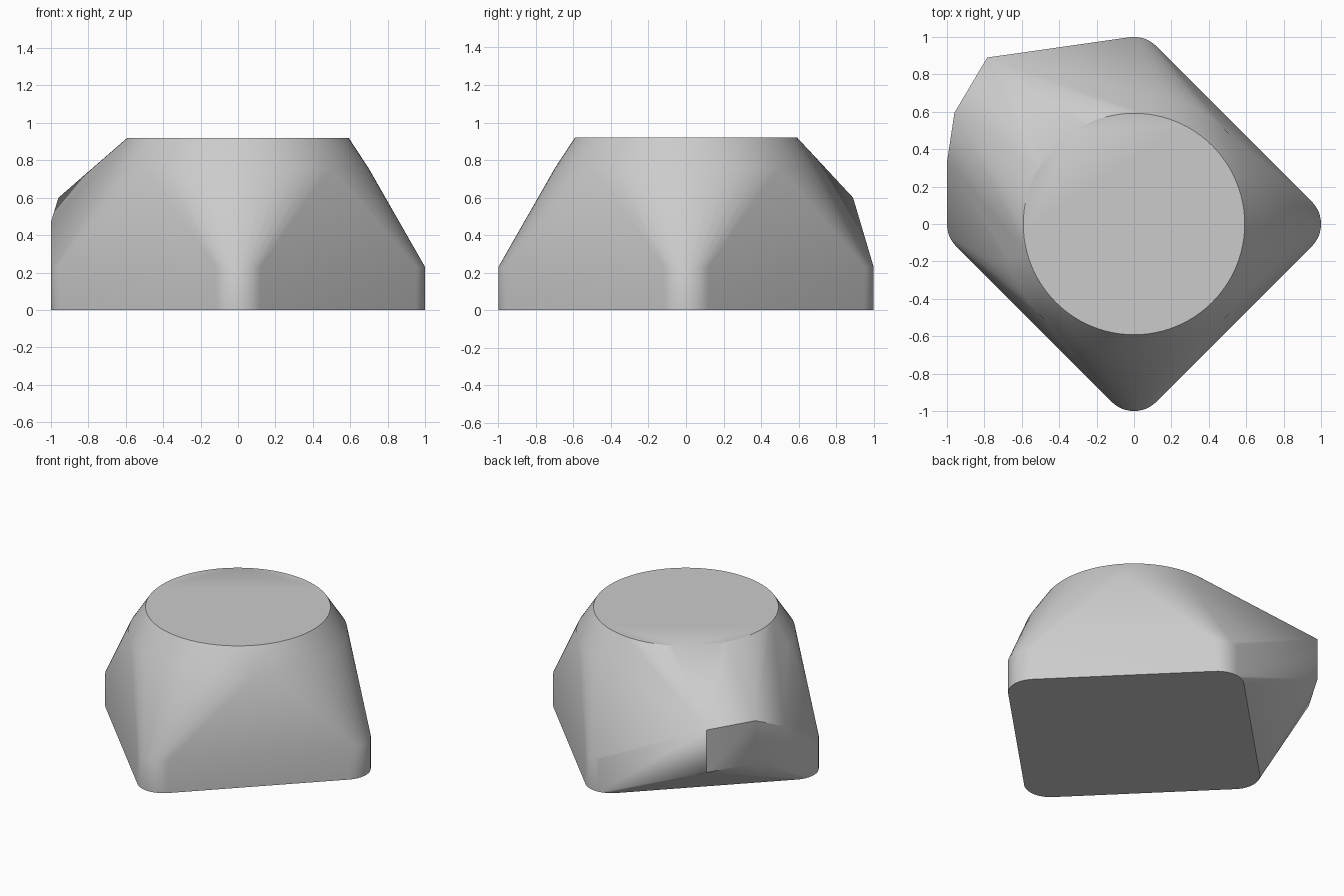
import bpy, bmesh
from math import sin, cos, pi, radians, sqrt

old = bpy.data.objects.get("Cube")
if old:
    bpy.data.objects.remove(old, do_unlink=True)

# Plain grey material
grey = bpy.data.materials.new("plain grey")
grey.use_nodes = True
colour = (0.6, 0.6, 0.6, 1)
grey.diffuse_color = colour
grey.node_tree.nodes["Principled BSDF"].inputs["Base Color"].default_value = colour

TOP, SHOULDER, BASE = 0.92, 0.755, 0.23


def ring(radius, z, count=96):
    """Points of a level circle."""
    return [(radius * cos(2 * pi * i / count), radius * sin(2 * pi * i / count), z)
            for i in range(count)]


def rounded_diamond(z, reach=1.0, radius=0.17, steps=12):
    """Points of a diamond with rounded corners on the x and y axes."""
    points = []
    for corner in range(4):
        axis = corner * pi / 2
        for i in range(steps + 1):
            a = axis + (i / steps - 0.5) * pi / 2
            points.append(((reach - radius) * cos(axis) + radius * cos(a),
                           (reach - radius) * sin(axis) + radius * sin(a), z))
    return points


# Round top, shoulder and rounded square foot
points = ring(0.592, TOP) + ring(0.7, SHOULDER)
points += rounded_diamond(0) + rounded_diamond(BASE)

# Overhanging spur at the back corner
for x, y in ((-0.785, 0.89), (-0.96, 0.595)):
    points += [(x, y, 0.3), (x, y, 0.6)]
points.append((-1.0, 0.33, 0.47))

# Stretch one skin over all the sections
bm = bmesh.new()
for p in points:
    bm.verts.new(p)
hull = bmesh.ops.convex_hull(bm, input=bm.verts[:])
loose = {g for g in hull["geom_interior"] + hull["geom_unused"]
         if isinstance(g, bmesh.types.BMVert)}
bmesh.ops.delete(bm, geom=list(loose), context="VERTS")
bmesh.ops.dissolve_limit(bm, angle_limit=radians(0.3),
                         verts=bm.verts[:], edges=bm.edges[:])
bmesh.ops.recalc_face_normals(bm, faces=bm.faces[:])

mesh = bpy.data.meshes.new("faceted_block")
bm.to_mesh(mesh)
bm.free()
mesh.materials.append(grey)
block = bpy.data.objects.new("faceted_block", mesh)
bpy.context.collection.objects.link(block)

# Smooth the curved walls, keep the rims sharp
bpy.ops.object.select_all(action="DESELECT")
block.select_set(True)
bpy.context.view_layer.objects.active = block
bpy.ops.object.shade_smooth_by_angle(angle=radians(30))
